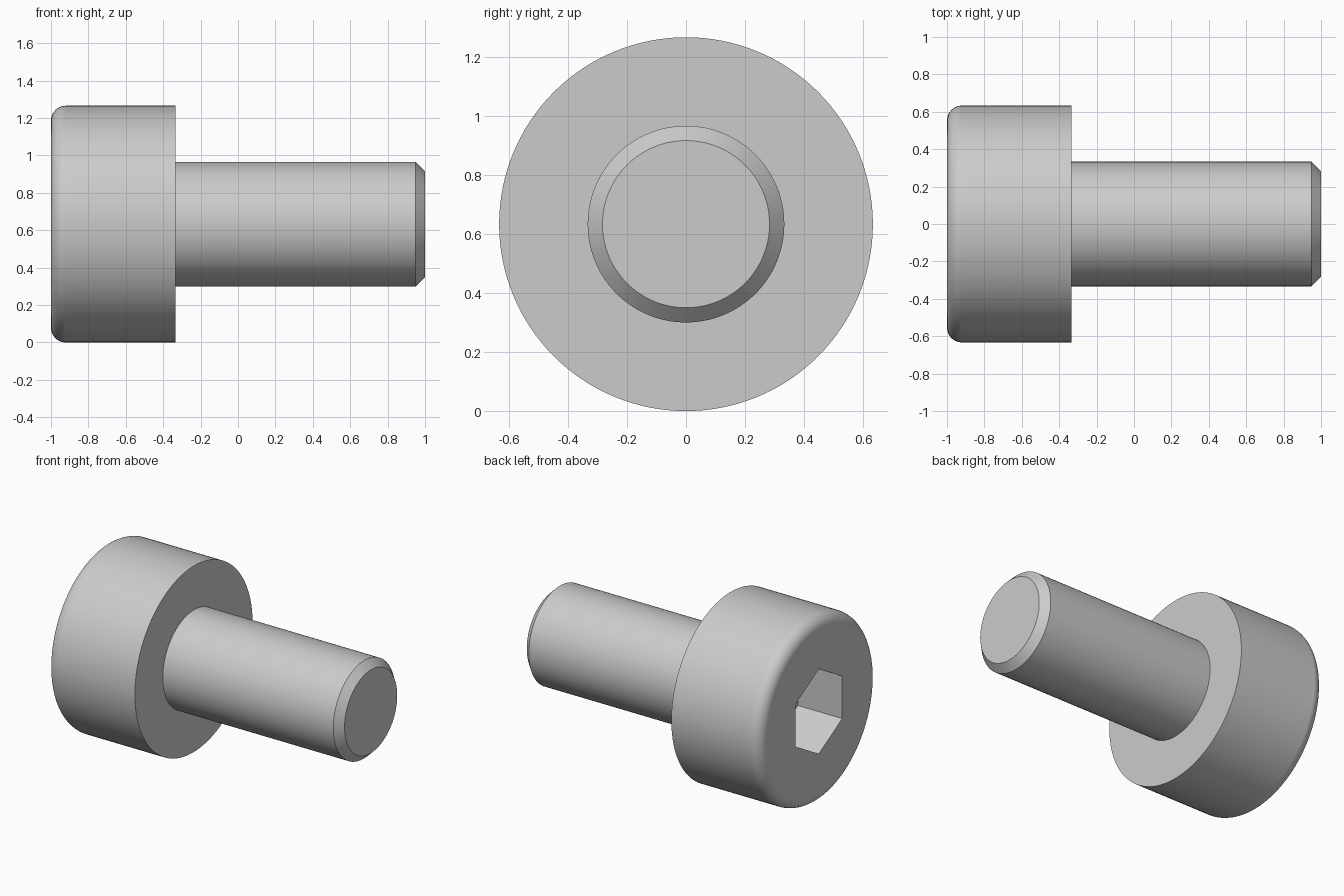
import bpy, bmesh
from math import sin, cos, pi, sqrt
from mathutils import Vector, Matrix

if "Cube" in bpy.data.objects:
    bpy.data.objects.remove(bpy.data.objects["Cube"])

HEAD_R, SHANK_R = 0.633, 0.333
HEAD_BACK = -0.333
FILLET, CHAMFER = 0.08, 0.05
HEX_FLATS, HEX_DEPTH = 0.5, 0.333
AXIS = Vector((0, 0, HEAD_R))


def make_object(name, bm):
    bmesh.ops.recalc_face_normals(bm, faces=bm.faces[:])
    mesh = bpy.data.meshes.new(name)
    bm.to_mesh(mesh)
    bm.free()
    obj = bpy.data.objects.new(name, mesh)
    bpy.context.collection.objects.link(obj)
    return obj


def lathe_x(name, profile, steps=128):
    """Spin (x, radius) points around the x axis and cap both ends."""
    bm = bmesh.new()
    verts = [bm.verts.new(AXIS + Vector((x, 0, r))) for x, r in profile]
    edges = [bm.edges.new(pair) for pair in zip(verts, verts[1:])]
    bmesh.ops.spin(bm, geom=verts + edges, cent=AXIS, axis=(1, 0, 0),
                   angle=2 * pi, steps=steps)
    bmesh.ops.remove_doubles(bm, verts=bm.verts[:], dist=1e-5)
    bmesh.ops.holes_fill(bm, edges=[e for e in bm.edges if e.is_boundary], sides=0)
    return make_object(name, bm)


def hex_prism_x(name, flats, x0, x1):
    """Hexagonal prism along x with corners pointing up and down."""
    bm = bmesh.new()
    r = flats / sqrt(3)
    ring = [bm.verts.new(AXIS + Vector((x0, r * sin(i * pi / 3), r * cos(i * pi / 3))))
            for i in range(6)]
    face = bm.faces.new(ring)
    out = bmesh.ops.extrude_face_region(bm, geom=[face], use_keep_orig=True)
    moved = [v for v in out["geom"] if isinstance(v, bmesh.types.BMVert)]
    bmesh.ops.translate(bm, verts=moved, vec=(x1 - x0, 0, 0))
    return make_object(name, bm)


# Screw body: rounded head, flat shoulder, shank with chamfered tip
round_edge = [(-1 + FILLET * (1 - sin(a)), HEAD_R - FILLET * (1 - cos(a)))
              for a in (pi / 2 * (1 - i / 10) for i in range(11))]
profile = round_edge + [(HEAD_BACK, HEAD_R), (HEAD_BACK, SHANK_R),
                        (1 - CHAMFER, SHANK_R), (1, SHANK_R - CHAMFER)]
screw = lathe_x("socket_head_screw", profile)

# Hexagonal socket in the head
cutter = hex_prism_x("hex_socket_cutter", HEX_FLATS, -1.2, -1 + HEX_DEPTH)
cutter.hide_render = True
cutter.hide_set(True)
cut = screw.modifiers.new("hex_socket", "BOOLEAN")
cut.operation = "DIFFERENCE"
cut.solver = "EXACT"
cut.object = cutter

# Apply the cut, then smooth shading with sharp corners
bpy.context.view_layer.objects.active = screw
screw.select_set(True)
bpy.ops.object.modifier_apply(modifier=cut.name)
bpy.data.objects.remove(cutter)
bpy.ops.object.shade_smooth_by_angle(angle=pi / 6)
weighted = screw.modifiers.new("weighted_normals", "WEIGHTED_NORMAL")
weighted.keep_sharp = True
